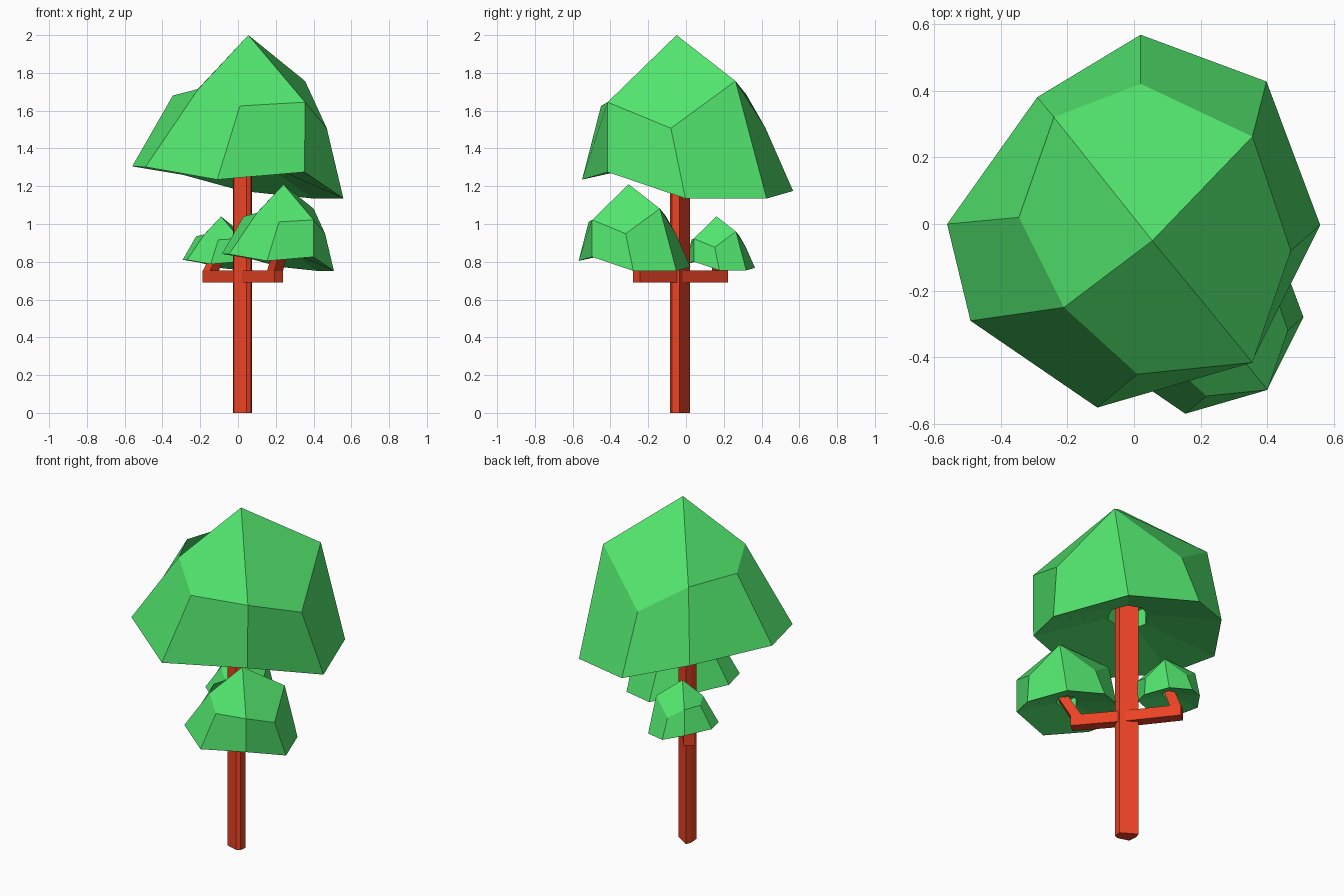
import bpy
from mathutils import Vector

if "Cube" in bpy.data.objects:
    bpy.data.objects.remove(bpy.data.objects["Cube"])


def material(name, color):
    m = bpy.data.materials.new(name)
    m.diffuse_color = (*color, 1)
    m.use_nodes = True
    m.node_tree.nodes["Principled BSDF"].inputs["Base Color"].default_value = m.diffuse_color
    return m


BARK = material("bark", (0.82, 0.055, 0.018))
LEAF = material("leaf", (0.085, 0.79, 0.155))


def add_mesh(name, verts, faces, mat):
    me = bpy.data.meshes.new(name)
    me.from_pydata([tuple(v) for v in verts], [], faces)
    me.materials.append(mat)
    ob = bpy.data.objects.new(name, me)
    bpy.context.collection.objects.link(ob)
    return ob


def prism(name, low, high, mat):
    """Closed tube between two matching rings."""
    n = len(low)
    sides = [(i, (i + 1) % n, n + (i + 1) % n, n + i) for i in range(n)]
    caps = [tuple(reversed(range(n))), tuple(range(n, 2 * n))]
    return add_mesh(name, list(low) + list(high), sides + caps, mat)


# Crown rings, counter-clockwise from the left-front corner
RIM = [(-.49, -.29, 1.302), (-.11, -.55, 1.235), (.352, -.415, 1.275), (.558, -.003, 1.135),
       (.397, .427, 1.135), (.02, .567, 1.175), (-.29, .38, 1.26), (-.56, 0, 1.305)]
SHOULDER = [(-.21, -.25, 1.715), (.01, -.45, 1.625), (.355, -.415, 1.645), (.47, -.08, 1.507),
            (.355, .262, 1.757), (.02, .42, 1.51), (-.24, .32, 1.685), (-.345, .02, 1.68)]
APEX = (.055, -.05, 2.0)


def crown(name, scale, offset):
    # underside rises to a small socket around the stem
    def socket(z):
        return [(.02 + x * .21, -.02 + y * .21, z) for x, y, _ in RIM]
    rings = [socket(1.44), socket(1.34), RIM, SHOULDER]
    verts = [p for r in rings for p in r] + [APEX]
    faces = [tuple(reversed(range(8)))]
    for r in range(3):
        for i in range(8):
            j = (i + 1) % 8
            faces.append((8 * r + i, 8 * r + j, 8 * r + 8 + j, 8 * r + 8 + i))
    # four kite-shaped top faces
    for i in range(0, 8, 2):
        faces.append((24 + i, 25 + i, 24 + (i + 2) % 8, 32))
    ob = add_mesh(name, verts, faces, LEAF)
    ob.scale = (scale,) * 3
    ob.location = offset


crown("main_crown", 1, (0, 0, 0))
crown("large_side_crown", .53, (.212, -.277, .15))
crown("small_side_crown", .33, (-.108, .178, .38))

# Trunk: uneven post
TRUNK = [(.045, -.085), (.068, -.075), (.073, -.034), (-.015, .02), (-.026, -.01), (-.022, -.065)]
prism("trunk", [(x, y, 0) for x, y in TRUNK], [(x, y, 1.44) for x, y in TRUNK], BARK)


# Branches: level beam, then a leaning riser into the crown
def branch(name, end, tip):
    start, end, tip = Vector((.02, -.033, 0)), Vector((*end, 0)), Vector(tip)
    d = (end - start).normalized()
    s = Vector((-d.y, d.x, 0))
    w = .03

    def section(p):
        return [p - s * w + Vector((0, 0, .69)), p + s * w + Vector((0, 0, .69)),
                p + s * w + Vector((0, 0, .755)), p - s * w + Vector((0, 0, .755))]

    def square(p, h):
        return [p - s * h - d * h, p + d * h - s * h, p + d * h + s * h, p + s * h - d * h]

    prism(name + "_beam", section(start), section(end), BARK)
    prism(name + "_riser", square(end - d * w + Vector((0, 0, .75)), w), square(tip, .028), BARK)


branch("large_branch", (.215, -.262), (.23, -.305, .88))
branch("small_branch", (-.163, .203), (-.1, .172, .845))
